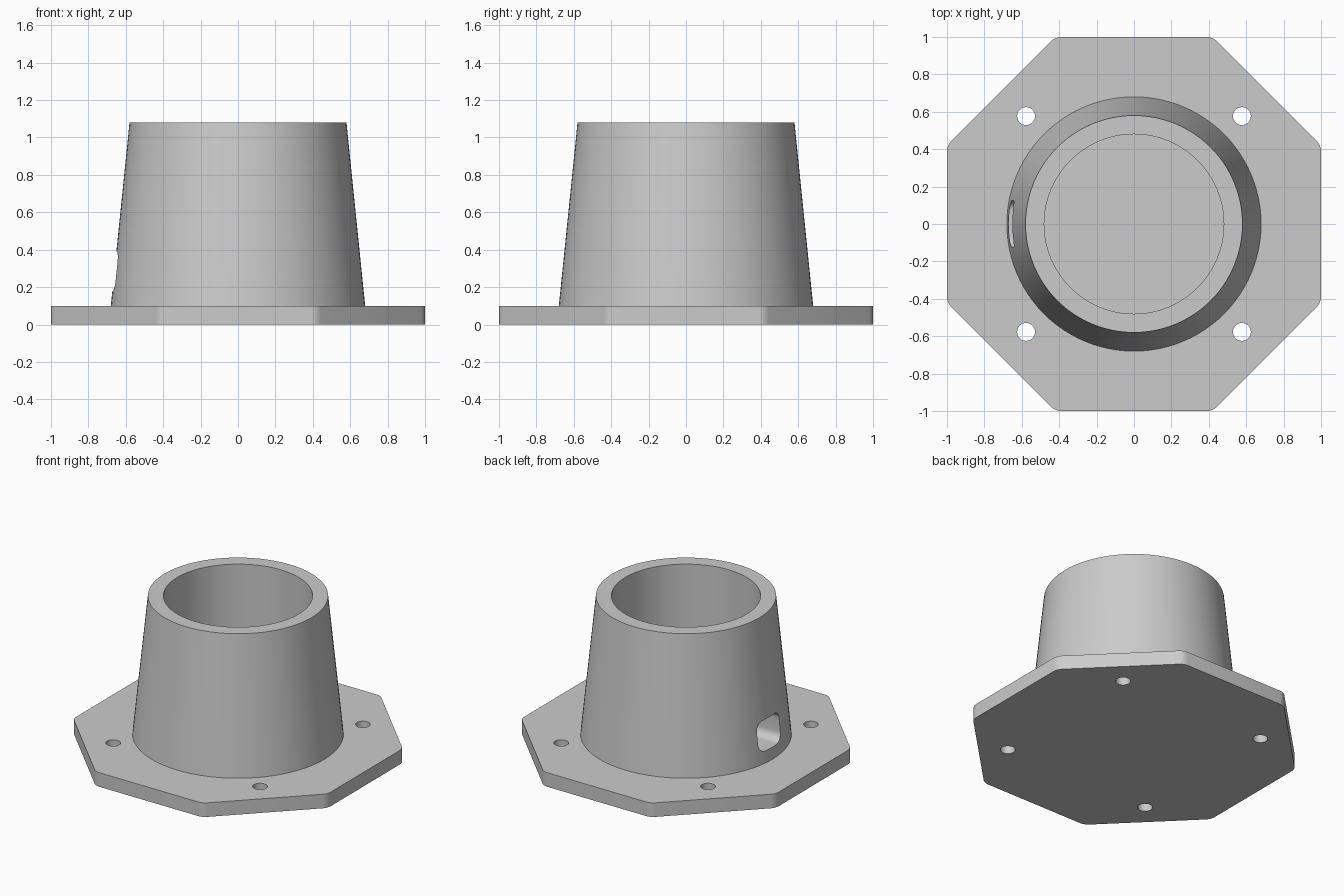
import bpy, bmesh, math
from mathutils import Matrix

if "Cube" in bpy.data.objects:
    bpy.data.objects.remove(bpy.data.objects["Cube"])

PLATE_H, TOP = 0.1, 1.08
grey = bpy.data.materials.new("plain grey")
grey.use_nodes = True
grey.diffuse_color = (0.6, 0.6, 0.6, 1)
grey.node_tree.nodes["Principled BSDF"].inputs["Base Color"].default_value = (0.6, 0.6, 0.6, 1)


def make(name, bm):
    bmesh.ops.recalc_face_normals(bm, faces=bm.faces)
    mesh = bpy.data.meshes.new(name)
    bm.to_mesh(mesh)
    bm.free()
    mesh.materials.append(grey)
    obj = bpy.data.objects.new(name, mesh)
    bpy.context.collection.objects.link(obj)
    return obj


def round_edges(bm, axis, radius, segments):
    """Round the edges that run along one axis."""
    edges = [e for e in bm.edges
             if abs((e.verts[0].co - e.verts[1].co).normalized()[axis]) > 0.99]
    bmesh.ops.bevel(bm, geom=edges, offset=radius, offset_type='OFFSET',
                    segments=segments, profile=0.5, affect='EDGES')


def activate(obj):
    bpy.ops.object.select_all(action='DESELECT')
    obj.select_set(True)
    bpy.context.view_layer.objects.active = obj


def cut(obj, cutter):
    cutter.hide_render = True
    mod = obj.modifiers.new("cut", 'BOOLEAN')
    mod.operation, mod.solver, mod.object = 'DIFFERENCE', 'EXACT', cutter
    activate(obj)
    bpy.ops.object.modifier_apply(modifier=mod.name)
    bpy.data.objects.remove(cutter)


# Octagonal base plate with slightly rounded corners
bm = bmesh.new()
k = 0.42
corners = [(1, -k), (1, k), (k, 1), (-k, 1), (-1, k), (-1, -k), (-k, -1), (k, -1)]
face = bm.faces.new([bm.verts.new((x, y, 0)) for x, y in corners])
walls = bmesh.ops.extrude_face_region(bm, geom=[face])
for v in walls["geom"]:
    if isinstance(v, bmesh.types.BMVert):
        v.co.z = PLATE_H
round_edges(bm, 2, 0.03, 4)
plate = make("base_plate", bm)

# Four bolt holes
bm = bmesh.new()
for sx in (-1, 1):
    for sy in (-1, 1):
        bmesh.ops.create_cone(bm, cap_ends=True, segments=24, radius1=0.048, radius2=0.048,
                              depth=0.4, matrix=Matrix.Translation((sx * 0.577, sy * 0.577, 0.05)))
cut(plate, make("bolt_hole_cutter", bm))

# Tapered socket with a straight bore
bm = bmesh.new()
profile = [(0.48, PLATE_H - 0.01), (0.681, PLATE_H - 0.01), (0.58, TOP), (0.48, TOP)]
verts = [bm.verts.new((r, 0, z)) for r, z in profile]
edges = [bm.edges.new((verts[i], verts[(i + 1) % 4])) for i in range(4)]
bmesh.ops.spin(bm, geom=verts + edges, cent=(0, 0, 0), axis=(0, 0, 1),
               angle=math.tau, steps=96, use_merge=True)
bmesh.ops.remove_doubles(bm, verts=bm.verts, dist=0.0001)
socket = make("tapered_socket", bm)

# Rounded opening low in the side wall
bm = bmesh.new()
bmesh.ops.create_cube(bm, size=1, matrix=Matrix.Translation((-0.6, 0, 0.285))
                      @ Matrix.Diagonal((0.5, 0.25, 0.21, 1)))
round_edges(bm, 0, 0.06, 8)
cut(socket, make("side_opening_cutter", bm))

for obj in (plate, socket):
    activate(obj)
    bpy.ops.object.shade_smooth_by_angle(angle=math.radians(30))
